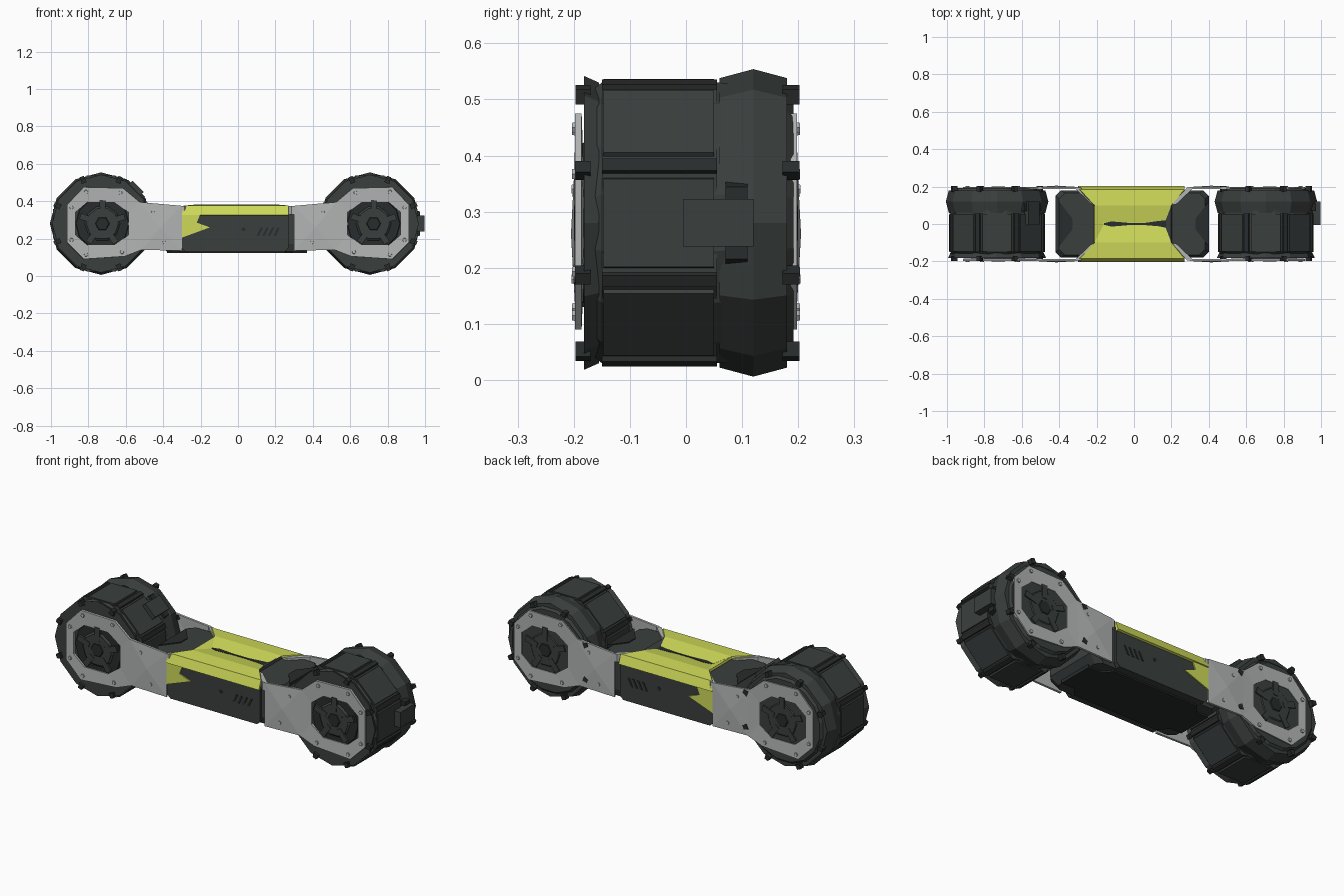
import bpy, bmesh
from math import sin, cos, pi, radians
from mathutils import Vector

if "Cube" in bpy.data.objects:
    bpy.data.objects.remove(bpy.data.objects["Cube"])


def material(name, rgb):
    m = bpy.data.materials.new(name)
    m.diffuse_color = (*rgb, 1)
    m.use_nodes = True
    m.node_tree.nodes["Principled BSDF"].inputs["Base Color"].default_value = m.diffuse_color
    return m


DARK = material("dark_grey", (0.042, 0.05, 0.048))
BLACK = material("near_black", (0.022, 0.025, 0.025))
LIGHT = material("light_grey", (0.45, 0.46, 0.46))
YELLOW = material("yellow", (0.62, 0.7, 0.1))


def mesh(name, verts, faces, mat, thick=0):
    me = bpy.data.meshes.new(name)
    me.from_pydata([tuple(v) for v in verts], [], faces)
    bm = bmesh.new()
    bm.from_mesh(me)
    bmesh.ops.recalc_face_normals(bm, faces=bm.faces)
    bm.to_mesh(me)
    bm.free()
    me.materials.append(mat)
    ob = bpy.data.objects.new(name, me)
    bpy.context.collection.objects.link(ob)
    if thick:
        mod = ob.modifiers.new("thickness", 'SOLIDIFY')
        mod.thickness, mod.offset = thick, 0
    return ob


def loft(name, rings, mat):
    """Closed solid through rings with equal point counts."""
    n = len(rings[0])
    faces = [[r * n + i, r * n + (i + 1) % n, (r + 1) * n + (i + 1) % n, (r + 1) * n + i]
             for r in range(len(rings) - 1) for i in range(n)]
    faces += [list(range(n)), [(len(rings) - 1) * n + i for i in range(n)]]
    return mesh(name, [v for r in rings for v in r], faces, mat)


def prism_y(name, pts, y0, y1, mat):
    return loft(name, [[(x, y, z) for x, z in pts] for y in (y0, y1)], mat)


def prism_z(name, pts, z0, z1, mat):
    return loft(name, [[(x, y, z) for x, y in pts] for z in (z0, z1)], mat)


def drum(name, cx, cz, sections, n, phase, mat):
    return loft(name, [[(cx + r * cos(phase + 2 * pi * i / n), y, cz + r * sin(phase + 2 * pi * i / n))
                        for i in range(n)] for y, r in sections], mat)


def radial_block(name, cx, cz, ang, r0, r1, w, y0, y1, mat, taper=1.0):
    """Block sitting on a wheel rim at an angle, width w along the rim."""
    d, t = Vector((cos(ang), 0, sin(ang))), Vector((-sin(ang), 0, cos(ang)))
    c = Vector((cx, 0, cz))
    rings = []
    for r, k in ((r0, 1), (r1, taper)):
        rings.append([c + d * r + t * s * w * k / 2 + Vector((0, y, 0))
                      for s, y in ((-1, y0), (1, y0), (1, y1), (-1, y1))])
    return loft(name, rings, mat)


# Wheels: octagonal tread half, tapered twelve-sided half, pads, ribs and lugs
CZ = 0.28
for side, cx, block_angle in (("left", -0.732, radians(45)), ("right", 0.705, 0)):
    drum(side + "_wheel_core", cx, CZ, [(-0.18, 0.23), (-0.15, 0.255), (0.055, 0.255), (0.165, 0.25), (0.192, 0.225)],
         16, pi / 16, DARK)
    drum(side + "_wheel_tread", cx, CZ, [(-0.15, 0.268), (0.055, 0.268)], 8, pi / 8, DARK)
    drum(side + "_wheel_outer_tread", cx, CZ, [(0.06, 0.258), (0.12, 0.274), (0.18, 0.258)], 12, pi / 6, DARK)
    drum(side + "_wheel_front_rim", cx, CZ, [(-0.182, 0.262), (-0.155, 0.25)], 12, 0, DARK)
    for i in range(8):
        a = i * pi / 4
        radial_block(side + "_tread_pad", cx, CZ, a, 0.235, 0.256, 0.165, -0.147, 0.05, DARK, 0.95)
        radial_block(side + "_tread_rib", cx, CZ, a + pi / 8, 0.25, 0.272, 0.032, -0.15, 0.055, BLACK, 0.7)
        for y0, y1 in ((-0.197, -0.17), (0.172, 0.202)):
            radial_block(side + "_rim_lug", cx, CZ, a + pi / 8, 0.235, 0.262, 0.03, y0, y1, BLACK, 0.7)
    bcx = cx
    radial_block(side + "_rim_block", bcx, CZ, block_angle, 0.22, 0.293 if side == "right" else 0.28,
                 0.085, -0.005, 0.12, DARK)
    radial_block(side + "_block_bracket", bcx, CZ, block_angle, 0.22, 0.268, 0.16, 0.07, 0.11, BLACK, 0.8)

    # Hubs seen through the side plates
    px = -0.725 if side == "left" else 0.725
    for s in (-1, 1):
        drum("hub_disc", px, CZ, [(s * 0.17, 0.15), (s * 0.188, 0.14)], 12, 0, BLACK)
        drum("hub_cap", px, CZ, [(s * 0.18, 0.105), (s * 0.196, 0.085)], 10, 0, DARK)
        drum("hub_nut", px, CZ, [(s * 0.19, 0.045), (s * 0.2, 0.035)], 6, 0, BLACK)
        for i in range(5):
            radial_block("hub_spoke", px, CZ, 0.3 + i * 2 * pi / 5, 0.05, 0.125, 0.028,
                         s * 0.182, s * 0.199, DARK, 1.2)

# Light side plates: ring round each hub joined to a faceted arm (u points to the body)
OUTER = [(0.2, 0.115), (0.11, 0.19), (-0.1, 0.195), (-0.19, 0.1),
         (-0.19, -0.1), (-0.1, -0.19), (0.12, -0.175), (0.21, -0.14)]
INNER = [(0.14, 0.06), (0.065, 0.115), (-0.08, 0.115), (-0.145, 0.06),
         (-0.145, -0.06), (-0.08, -0.115), (0.065, -0.115), (0.14, -0.06)]
ARM = [(0.425, 0.095), (0.425, -0.145), (0.31, -0.02)]
for sx in (-1, 1):
    for s in (-1, 1):
        def place(p, y):
            return (sx * (0.725 - p[0]), s * y, CZ + p[1])
        verts = [place(p, 0.192) for p in OUTER] + [place(p, 0.189) for p in INNER]
        verts += [place(ARM[0], 0.192), place(ARM[1], 0.192), place(ARM[2], 0.199)]
        faces = [(i, (i + 1) % 8, 8 + (i + 1) % 8, 8 + i) for i in range(8)]
        faces += [(0, 16, 18), (16, 17, 18), (17, 7, 18), (7, 0, 18)]
        mesh("side_plate", verts, faces, LIGHT, 0.012)
        for u, v in OUTER[1:7]:
            drum("plate_bolt", sx * (0.725 - u * 0.87), CZ + v * 0.87,
                 [(s * 0.185, 0.013), (s * 0.203, 0.01)], 6, 0, LIGHT)
        for u, v in ((0.27, 0.06), (0.33, -0.1)):
            drum("arm_bolt", sx * (0.725 - u), CZ + v, [(s * 0.19, 0.012), (s * 0.204, 0.009)], 6, 0, LIGHT)
        # Diagonal trim between the yellow cover and the end covers
        prism_z("cover_trim", [(sx * x, s * y) for x, y in
                               ((0.32, 0.195), (0.285, 0.195), (0.2, 0.105), (0.225, 0.105))], 0.33, 0.374, LIGHT)

# Body core with chamfered corners and a bottom skid plate


def chamfered(x, y, c):
    return [(x - c, y), (x, y - c), (x, c - y), (x - c, -y), (c - x, -y), (-x, c - y), (-x, y - c), (c - x, y)]


loft("body_core", [[(x - 0.01, y, z) for x, y in chamfered(w, d, c)] for w, d, c, z in
                   ((0.37, 0.165, 0.03, 0.13), (0.41, 0.18, 0.03, 0.17),
                    (0.41, 0.18, 0.03, 0.33), (0.39, 0.165, 0.03, 0.362))], DARK)
prism_z("skid_plate", [(-0.38, -0.1), (-0.31, -0.1), (-0.27, -0.15), (0.25, -0.15), (0.29, -0.1), (0.37, -0.1),
                       (0.37, 0.1), (0.29, 0.1), (0.25, 0.15), (-0.27, 0.15), (-0.31, 0.1), (-0.38, 0.1)],
        0.122, 0.14, BLACK)
for sx in (-1, 1):
    prism_z("end_cover", [(sx * x, y) for x, y in ((0.4, -0.12), (0.33, -0.03), (0.33, 0.03), (0.4, 0.12))],
            0.35, 0.367, BLACK)

# Dark side panels, vents, port and yellow corner wedges
for s in (-1, 1):
    prism_y("side_panel", [(-0.3, 0.15), (-0.28, 0.13), (0.25, 0.13), (0.27, 0.15), (0.27, 0.34), (-0.3, 0.34)],
            s * 0.16, s * 0.192, DARK)
    prism_y("corner_wedge", [(-0.3, 0.345), (-0.2, 0.335), (-0.22, 0.285), (-0.15, 0.26), (-0.3, 0.205)],
            s * 0.17, s * 0.198, YELLOW)
    for i in range(4):
        x = 0.1 + i * 0.03
        prism_y("vent", [(x, 0.215), (x + 0.012, 0.215), (x + 0.034, 0.26), (x + 0.022, 0.26)],
                s * 0.185, s * 0.195, BLACK)
    drum("side_port", 0.03, 0.25, [(s * 0.185, 0.01), (s * 0.195, 0.01)], 8, 0, BLACK)

# Yellow top cover: waisted shell dipping to a central slot
SECTIONS = [(0.197, 0.325, -0.3, 0.27), (0.18, 0.372, -0.29, 0.27), (0.1, 0.376, -0.212, 0.2),
            (0.01, 0.36, -0.165, 0.165)]
rows = [(-y, z, a, b) for y, z, a, b in SECTIONS] + SECTIONS[::-1]
verts = [(x, y, z) for y, z, a, b in rows for x in (a, b)]
mesh("top_cover", verts, [(2 * i, 2 * i + 1, 2 * i + 3, 2 * i + 2) for i in range(len(rows) - 1)], YELLOW, 0.014)
for s in (-1, 1):
    x = -0.212 if s < 0 else 0.2
    mesh("cover_end", [(x, -0.1, 0.376), (x, 0.1, 0.376), (s * 0.165, 0.01, 0.36), (s * 0.165, -0.01, 0.36)],
         [(0, 1, 2, 3)], YELLOW if s < 0 else DARK, 0.012)
prism_z("top_slot", [(-0.16, 0.004), (-0.12, 0.014), (-0.03, 0.006), (0.06, 0.006), (0.13, 0.016), (0.17, 0.02),
                     (0.17, -0.02), (0.13, -0.012), (0.06, -0.006), (-0.03, -0.006), (-0.12, -0.014), (-0.16, -0.004)],
        0.355, 0.369, BLACK)
